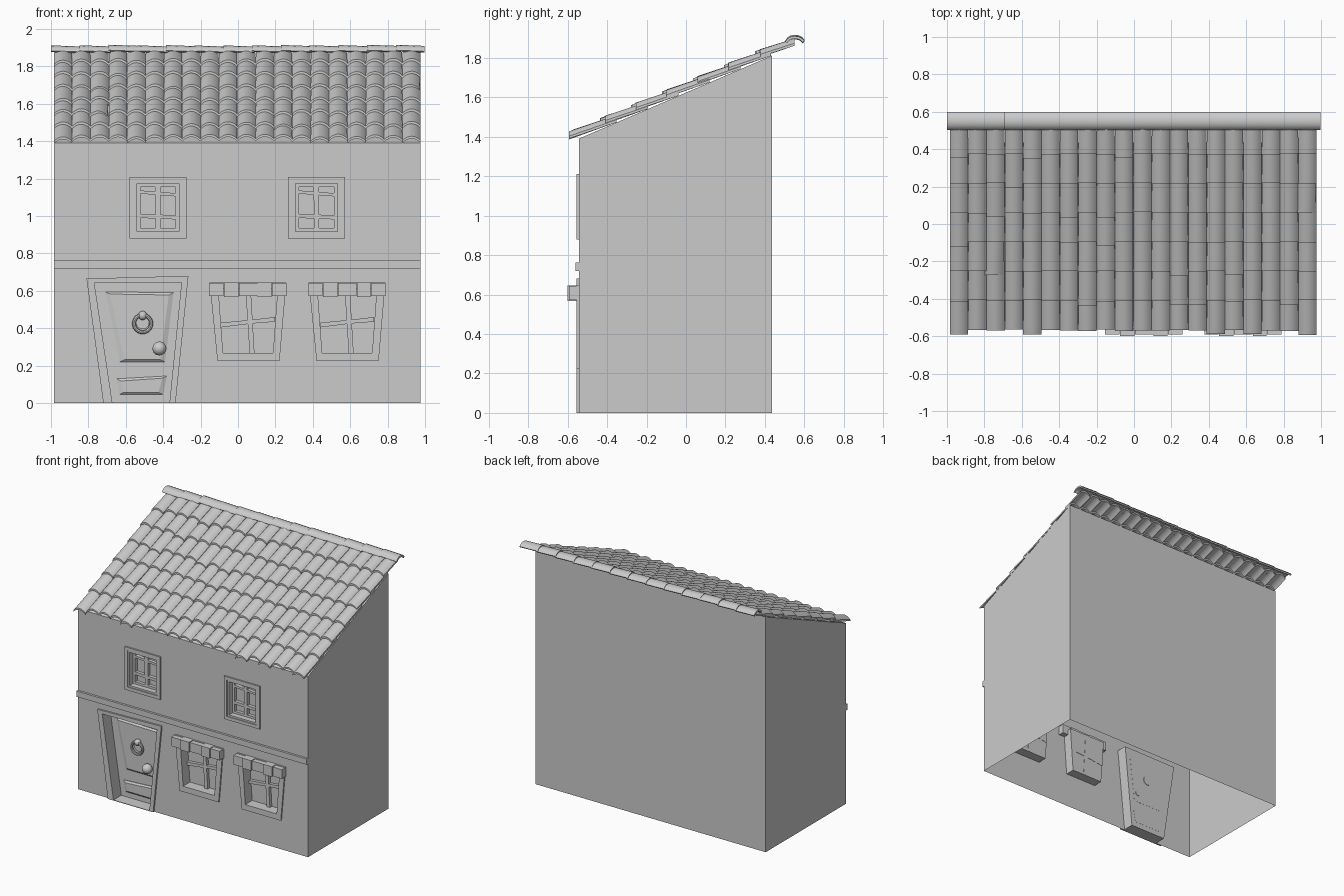
import bpy, bmesh, math, random
from mathutils import Matrix, Vector

if "Cube" in bpy.data.objects:
    bpy.data.objects.remove(bpy.data.objects["Cube"])

random.seed(4)
FRONT, BACK, LEFT, RIGHT = -0.543, 0.437, -0.985, 0.977


def slope(y):
    return 1.39 + 0.43 * (y - FRONT)


def finish(name, bm, smooth=False):
    bmesh.ops.recalc_face_normals(bm, faces=bm.faces)
    me = bpy.data.meshes.new(name)
    bm.to_mesh(me)
    bm.free()
    ob = bpy.data.objects.new(name, me)
    bpy.context.collection.objects.link(ob)
    if smooth:
        bpy.context.view_layer.objects.active = ob
        ob.select_set(True)
        bpy.ops.object.shade_smooth_by_angle(angle=math.radians(35))
        ob.select_set(False)
    return ob


def loft(bm, loops, start=True, end=True):
    rings = [[bm.verts.new(p) for p in lp] for lp in loops]
    n = len(rings[0])
    for a, b in zip(rings, rings[1:]):
        for i in range(n):
            bm.faces.new((a[i], a[(i + 1) % n], b[(i + 1) % n], b[i]))
    if start:
        bm.faces.new(rings[0])
    if end:
        bm.faces.new(rings[-1])


def at(poly, y):
    return [(x, y, z) for x, z in poly]


def quad(x0, x1, z0, z1):
    return [(x0, z0), (x1, z0), (x1, z1), (x0, z1)]


def shift(poly, dx):
    return [(x + dx, z) for x, z in poly]


def prism(name, polys, y0, y1):
    bm = bmesh.new()
    for p in polys:
        loft(bm, [at(p, y0), at(p, y1)])
    return finish(name, bm)


def recess(name, steps):
    # framed pocket: loops from the wall outwards, then in to a closing pane
    bm = bmesh.new()
    loft(bm, [at(p, y) for p, y in steps], start=False)
    return finish(name, bm)


# opening outlines (x, z)
door_out = [(-0.72, 0), (-0.334, 0), (-0.265, 0.68), (-0.81, 0.666)]
door_in = [(-0.672, 0.004), (-0.366, 0.004), (-0.302, 0.645), (-0.768, 0.642)]
low_out = [(-0.11, 0.225), (0.222, 0.225), (0.258, 0.645), (-0.152, 0.645)]
low_in = [(-0.08, 0.268), (0.187, 0.268), (0.212, 0.61), (-0.105, 0.61)]
up_out = quad(-0.58, -0.275, 0.88, 1.21)
up_mid = quad(-0.555, -0.30, 0.905, 1.187)
up_in = quad(-0.54, -0.315, 0.918, 1.173)
LOW_DX, UP_DX = (0, 0.53), (0, 0.847)

# front wall with openings
bm = bmesh.new()
ft = slope(FRONT)
outline = [(LEFT, 0), (-0.672, 0), (-0.768, 0.642), (-0.302, 0.645), (-0.366, 0),
           (RIGHT, 0), (RIGHT, ft), (LEFT, ft)]
holes = [shift(low_in, d) for d in LOW_DX] + [shift(up_in, d) for d in UP_DX]
edges = []
for poly in [outline] + holes:
    vs = [bm.verts.new(p) for p in at(poly, FRONT)]
    edges += [bm.edges.new((vs[i - 1], vs[i])) for i in range(len(vs))]
bmesh.ops.triangle_fill(bm, use_beauty=True, edges=edges, normal=(0, -1, 0))
finish("front_wall", bm)

# side walls, back wall and roof deck, open underneath
bm = bmesh.new()
prof = [(FRONT, 0), (FRONT, ft), (BACK, slope(BACK)), (BACK, 0)]
L = [bm.verts.new((LEFT, y, z)) for y, z in prof]
R = [bm.verts.new((RIGHT, y, z)) for y, z in prof]
bm.faces.new(L)
bm.faces.new(R[::-1])
for i in (1, 2):
    bm.faces.new((L[i], R[i], R[i + 1], L[i + 1]))
finish("walls", bm)

# string course between the storeys
prism("ledge", [quad(LEFT, RIGHT, 0.718, 0.762)], -0.56, FRONT)

# door frame, leaf and raised panels
recess("door", [(door_out, FRONT), (door_out, -0.556), (door_in, -0.556), (door_in, -0.46)])
panels = [[(-0.632, 0.22), (-0.39, 0.22), (-0.345, 0.59), (-0.71, 0.595)],
          [(-0.635, 0.045), (-0.40, 0.045), (-0.38, 0.145), (-0.65, 0.13)]]
bm = bmesh.new()
for p in panels:
    cx = sum(x for x, z in p) / 4
    cz = sum(z for x, z in p) / 4
    inner = [(x - math.copysign(0.025, x - cx), z - math.copysign(0.012, z - cz)) for x, z in p]
    loft(bm, [at(p, -0.459), at(p, -0.465), at(inner, -0.475)])
finish("door_panels", bm)

# door knob and knocker
bm = bmesh.new()
bmesh.ops.create_uvsphere(bm, u_segments=20, v_segments=12, radius=0.037,
                          matrix=Matrix.Translation((-0.42, -0.505, 0.292)))
bmesh.ops.create_uvsphere(bm, u_segments=16, v_segments=10, radius=0.024,
                          matrix=Matrix.Translation((-0.51, -0.492, 0.468)))
rot = Matrix.Rotation(math.pi / 2, 4, 'X')
for x, z, r in ((-0.42, 0.292, 0.02), (-0.51, 0.43, 0.035)):
    bmesh.ops.create_cone(bm, cap_ends=True, segments=20, radius1=r, radius2=r, depth=0.03,
                          matrix=Matrix.Translation((x, -0.47, z)) @ rot)
finish("door_knob", bm, True)
bpy.ops.mesh.primitive_torus_add(major_radius=0.046, minor_radius=0.01, major_segments=28,
                                 minor_segments=8, location=(-0.51, -0.5, 0.425),
                                 rotation=(math.pi / 2, 0, 0))
bpy.context.object.name = "door_knocker_ring"
bpy.ops.object.shade_smooth_by_angle()

# ground floor windows with leaning glazing bars and brick lintels
brick_x = [-0.155, -0.077, 0.004, 0.104, 0.18, 0.26]
for k, d in enumerate(LOW_DX):
    o, i = shift(low_out, d), shift(low_in, d)
    recess(f"lower_window_{k}", [(o, FRONT), (o, -0.554), (i, -0.554), (i, -0.47)])
    bars = [[(0.062, 0.268), (0.088, 0.268), (0.068, 0.61), (0.04, 0.61)],
            [(-0.09, 0.405), (0.07, 0.425), (0.07, 0.445), (-0.09, 0.43)],
            [(0.07, 0.425), (0.198, 0.435), (0.198, 0.46), (0.07, 0.445)]]
    prism(f"lower_window_bars_{k}", [shift(b, d) for b in bars], -0.495, -0.468)
    for j in range(5):
        e = 0.004 * (j % 2)
        prism(f"lintel_brick_{k}_{j}",
              [quad(brick_x[j] + d + 0.001, brick_x[j + 1] + d - 0.001, 0.572 - e, 0.642 + e)],
              -0.592 - 2 * e, -0.5)

# upper windows with stepped frames
for k, d in enumerate(UP_DX):
    o, m, i = (shift(p, d) for p in (up_out, up_mid, up_in))
    recess(f"upper_window_{k}", [(o, FRONT), (o, -0.554), (m, -0.554), (m, -0.547),
                                 (i, -0.547), (i, -0.48)])
    bars = [quad(-0.54, -0.522, 0.918, 1.173), quad(-0.333, -0.315, 0.918, 1.173),
            quad(-0.522, -0.333, 0.918, 0.935), quad(-0.522, -0.333, 1.156, 1.173),
            [(-0.44, 0.93), (-0.415, 0.93), (-0.415, 1.16), (-0.443, 1.16)],
            [(-0.525, 0.99), (-0.33, 0.982), (-0.33, 1.004), (-0.525, 1.012)],
            [(-0.525, 1.12), (-0.33, 1.105), (-0.33, 1.122), (-0.525, 1.137)]]
    prism(f"upper_window_bars_{k}", [shift(b, d) for b in bars], -0.505, -0.478)


# roof tiles: overlapping shallow arches, slightly disturbed
def arch(y, zbase, w, cx, rise=0.024, thick=0.013, n=8):
    top = [(cx + w * (i / n - 0.5), y, zbase + thick + rise * math.sin(math.pi * i / n) ** 0.8)
           for i in range(n + 1)]
    return top + [(x, y, z - thick) for x, y, z in reversed(top)]


bm = bmesh.new()
cols, rows, step = 20, 7, 0.157
pitch = (RIGHT - LEFT) / cols
for c in range(cols):
    cx = LEFT + pitch * (c + 0.5)
    for r in range(rows):
        y0 = -0.568 + r * step + random.uniform(-0.004, 0.004)
        if random.random() < 0.12:
            y0 -= 0.022
        y1 = min(-0.568 + r * step + 0.215, 0.55)
        twist = random.choice((-0.008, 0.008)) if random.random() < 0.07 else 0
        lift = random.uniform(0, 0.005)
        loft(bm, [arch(y0, slope(y0) + 0.017 + lift, pitch * 1.0, cx + twist),
                  arch(y1, slope(y1) + 0.001, pitch * 0.97, cx)])
finish("roof_tiles", bm, True)

# ridge capping: half round pieces along the top edge
top = [(0.503, 1.882), (0.512, 1.896), (0.528, 1.907), (0.548, 1.911),
       (0.57, 1.909), (0.588, 1.901), (0.6, 1.887)]
low = [(0.592, 1.878), (0.58, 1.89), (0.567, 1.896), (0.548, 1.898),
       (0.53, 1.894), (0.52, 1.885), (0.513, 1.875)]
bm = bmesh.new()
n, x0, x1 = 13, -1.0, 0.998
for k in range(n):
    a = x0 + (x1 - x0) * k / n
    b = min(a + (x1 - x0) / n + 0.01, x1)
    dz = random.uniform(-0.002, 0.002)
    loft(bm, [[(a, y, z + dz + 0.003) for y, z in top + low],
              [(b, y, z + dz - 0.003) for y, z in top + low]])
finish("ridge_tiles", bm, True)
